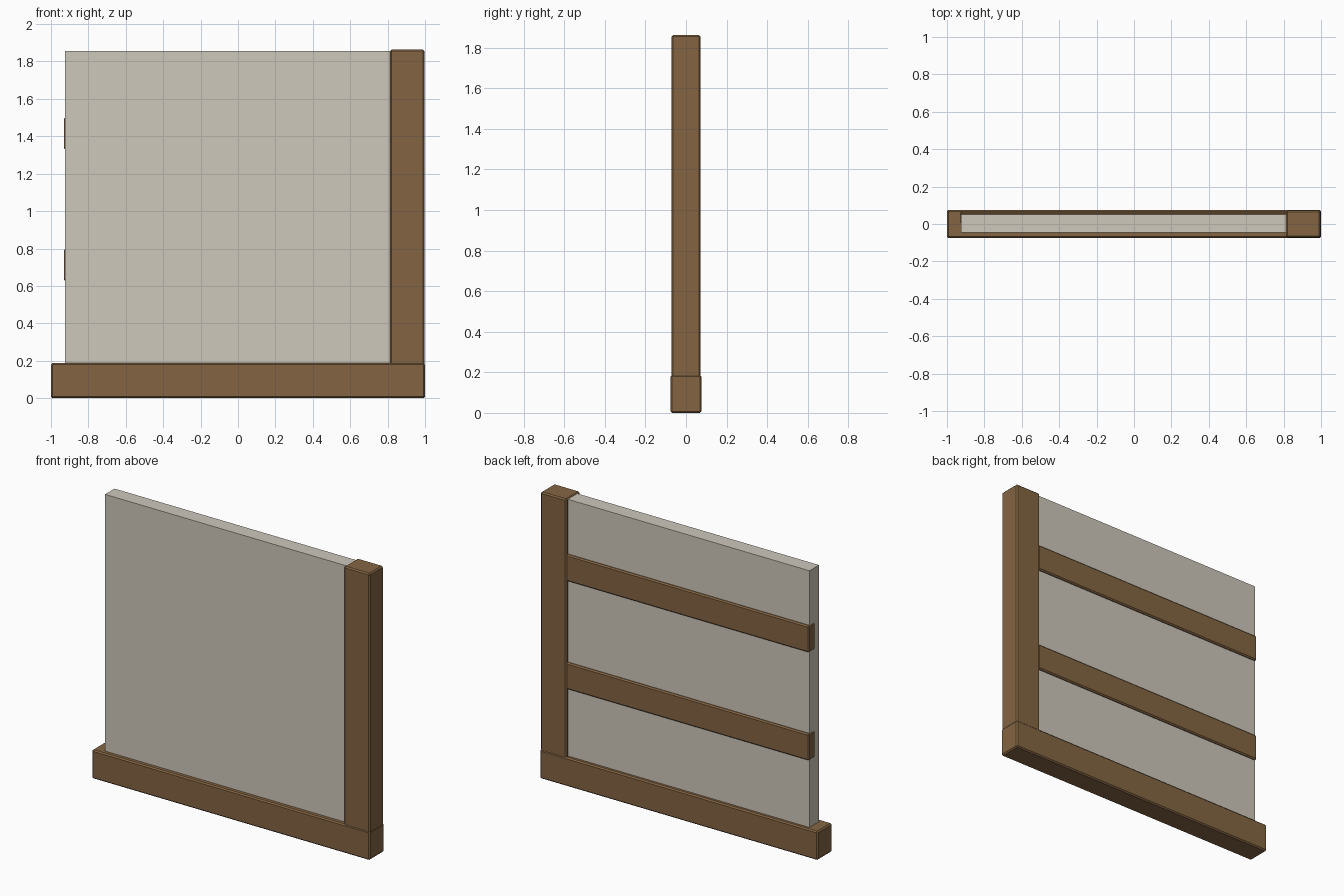
import bpy

if "Cube" in bpy.data.objects:
    bpy.data.objects.remove(bpy.data.objects["Cube"])

def mat(name, c):
    m = bpy.data.materials.new(name)
    m.diffuse_color = (*c, 1)
    m.use_nodes = True
    m.node_tree.nodes["Principled BSDF"].inputs["Base Color"].default_value = m.diffuse_color
    return m

wood = mat("wood", (0.23, 0.13, 0.055))
plaster = mat("plaster", (0.62, 0.58, 0.50))

def box(name, x, y, z, m, bevel=0.0):
    """Box from (min, max) ranges, with an optional chamfer."""
    bpy.ops.mesh.primitive_cube_add(
        size=1, location=[sum(r) / 2 for r in (x, y, z)])
    o = bpy.context.object
    o.name = name
    o.scale = [r[1] - r[0] for r in (x, y, z)]
    bpy.ops.object.transform_apply(location=False, rotation=False, scale=True)
    o.data.materials.append(m)
    if bevel:
        b = o.modifiers.new("chamfer", 'BEVEL')
        b.width = bevel
        b.segments = 1
    return o

# Timber frame: sill beam and corner post
box("sill_beam", (-1, 1), (-0.076, 0.076), (0, 0.187), wood, 0.008)
box("corner_post", (0.812, 0.998), (-0.071, 0.071), (0.175, 1.863), wood, 0.008)

# Infill wall panel
box("wall_panel", (-0.925, 0.818), (-0.046, 0.052), (0.17, 1.857), plaster)

# Horizontal rails set into the back of the panel
for i, zc in enumerate((0.712, 1.415)):
    box(f"back_rail_{i + 1}", (-0.93, 0.82), (0.0, 0.065),
        (zc - 0.087, zc + 0.087), wood, 0.008)
